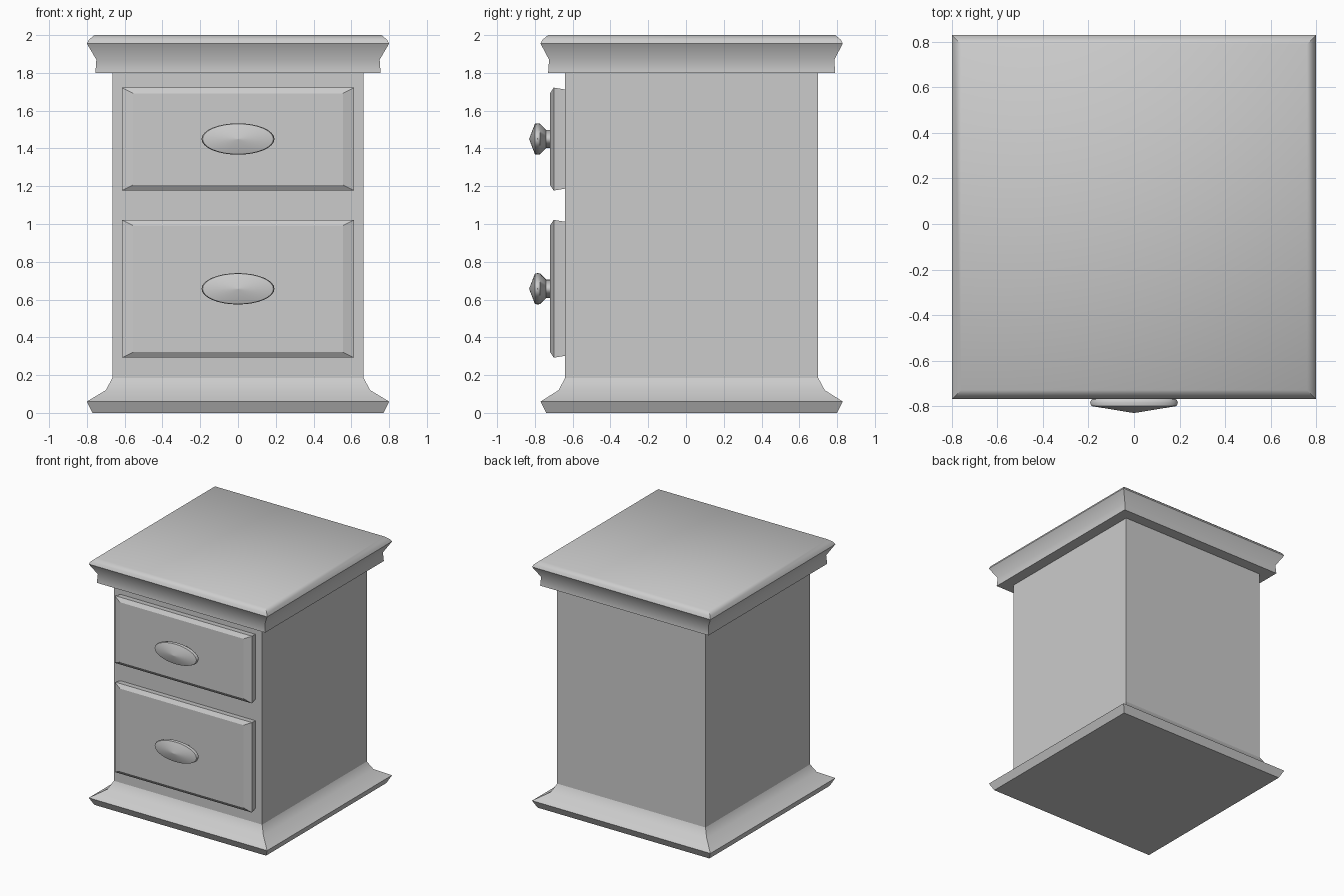
import bpy, bmesh, math

if "Cube" in bpy.data.objects:
    bpy.data.objects.remove(bpy.data.objects["Cube"])

CY = 0.03  # depth centre of the carcass


def finish(name, bm, angle):
    bmesh.ops.recalc_face_normals(bm, faces=bm.faces)
    me = bpy.data.meshes.new(name)
    bm.to_mesh(me)
    bm.free()
    ob = bpy.data.objects.new(name, me)
    bpy.context.collection.objects.link(ob)
    bpy.ops.object.select_all(action='DESELECT')
    ob.select_set(True)
    bpy.context.view_layer.objects.active = ob
    bpy.ops.object.shade_smooth_by_angle(angle=math.radians(angle))
    return ob


def loft(name, rings, angle=30):
    """Skin a stack of equal-length rings and cap both ends."""
    bm = bmesh.new()
    loops = [[bm.verts.new(p) for p in r] for r in rings]
    n = len(loops[0])
    for a, b in zip(loops, loops[1:]):
        for i in range(n):
            j = (i + 1) % n
            bm.faces.new((a[i], a[j], b[j], b[i]))
    bm.faces.new(loops[0])
    bm.faces.new(loops[-1])
    return finish(name, bm, angle)


CORNERS = [(-1, -1), (1, -1), (1, 1), (-1, 1)]


def moulding(name, profile, angle):
    """Square plan swept through (half width, half depth, z) steps."""
    loft(name, [[(sx * w, CY + sy * d, z) for sx, sy in CORNERS]
                for w, d, z in profile], angle)


def drawer(name, z0, z1):
    """Drawer front with a bevelled face; steps are (half width, z inset, y)."""
    steps = [(0.605, 0.01, -0.63), (0.605, 0.01, -0.64),
             (0.615, 0.0, -0.70), (0.555, 0.03, -0.72)]
    zc, h = (z0 + z1) / 2, (z1 - z0) / 2
    loft(name, [[(sx * w, y, zc + sz * (h - dz)) for sx, sz in CORNERS]
                for w, dz, y in steps], 15)


def knob(name, z, sides=32):
    """Oval turned pull; steps are (radius fraction, y)."""
    steps = [(0.58, -0.715), (0.58, -0.74), (0.97, -0.772),
             (1.0, -0.785), (0.97, -0.80), (0.02, -0.83)]
    loft(name, [[(0.193 * f * math.cos(2 * math.pi * i / sides), y,
                  z + 0.083 * f * math.sin(2 * math.pi * i / sides))
                 for i in range(sides)] for f, y in steps], 40)


# Carcass
moulding("cabinet_body", [(0.665, 0.67, 0.17), (0.665, 0.67, 1.81)], 30)

# Flared plinth
moulding("base_moulding", [(0.77, 0.77, 0.0), (0.80, 0.80, 0.06),
                           (0.70, 0.705, 0.12), (0.665, 0.67, 0.185)], 40)

# Top slab with its cornice edge
moulding("top_moulding", [(0.755, 0.76, 1.80), (0.75, 0.755, 1.87),
                          (0.80, 0.80, 1.955), (0.79, 0.79, 1.975),
                          (0.76, 0.76, 2.0)], 44)

# Drawers and pulls
for label, z0, z1, zk in (("upper", 1.177, 1.722, 1.45),
                          ("lower", 0.292, 1.022, 0.657)):
    drawer(label + "_drawer", z0, z1)
    knob(label + "_knob", zk)
